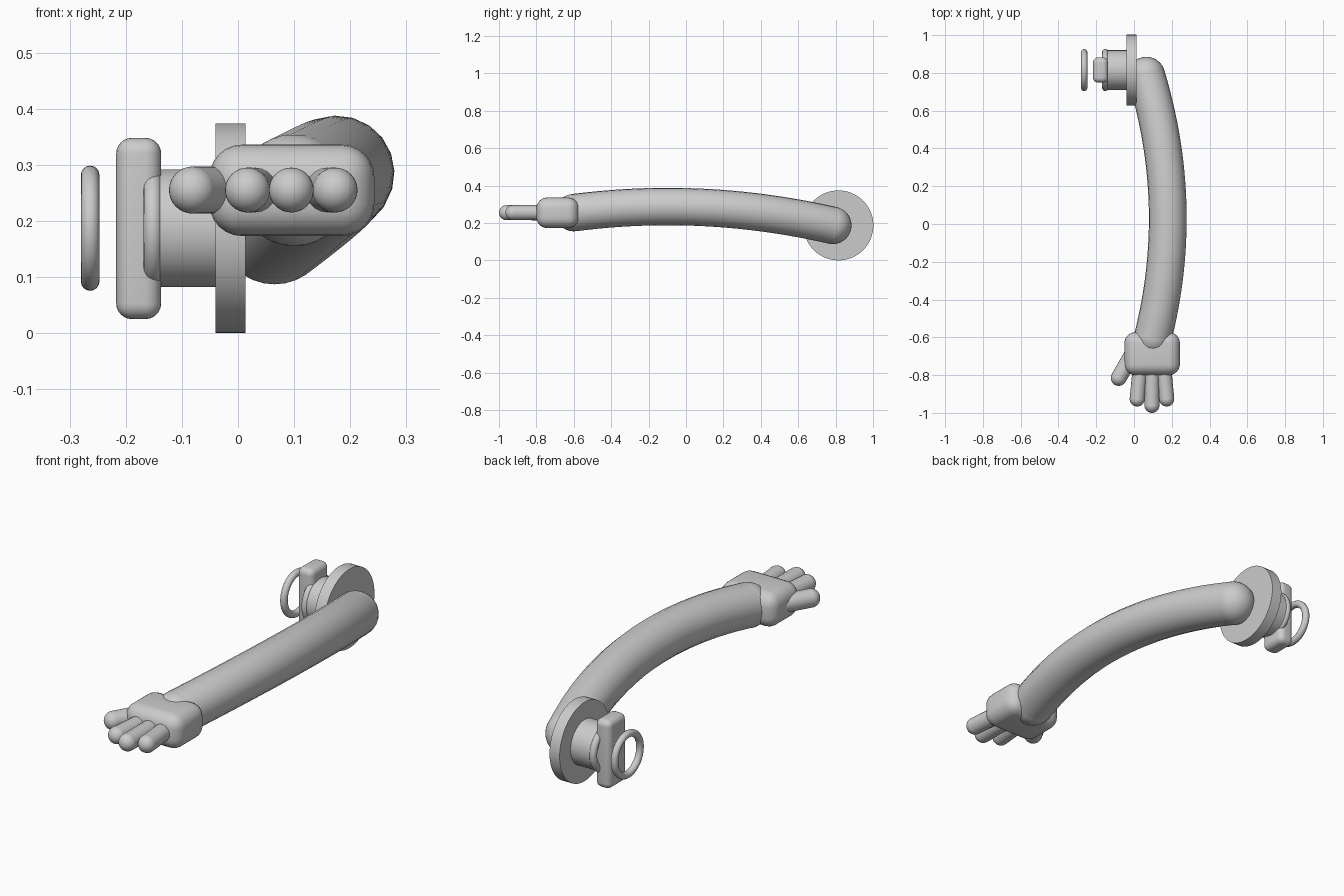
import bpy, math
from mathutils import Vector

if "Cube" in bpy.data.objects:
    bpy.data.objects.remove(bpy.data.objects["Cube"])

HUB_Y, HUB_Z = 0.815, 0.187


def smooth(name, angle=35):
    ob = bpy.context.object
    ob.name = name
    bpy.ops.object.shade_smooth_by_angle(angle=math.radians(angle))
    return ob


def disc(name, x0, x1, r):
    bpy.ops.mesh.primitive_cylinder_add(
        vertices=64, radius=r, depth=x1 - x0,
        location=((x0 + x1) / 2, HUB_Y, HUB_Z), rotation=(0, math.pi / 2, 0))
    return smooth(name)


def ring(name, x):
    bpy.ops.mesh.primitive_torus_add(
        major_radius=0.095, minor_radius=0.0165, major_segments=48, minor_segments=16,
        location=(x, HUB_Y, HUB_Z), rotation=(0, math.pi / 2, 0))
    return smooth(name, 60)


def rounded_box(name, lo, hi, r):
    lo, hi = Vector(lo), Vector(hi)
    bpy.ops.mesh.primitive_cube_add(size=1, location=(lo + hi) / 2)
    ob = bpy.context.object
    ob.scale = hi - lo
    bpy.ops.object.transform_apply(location=False, rotation=False, scale=True)
    mod = ob.modifiers.new("bevel", 'BEVEL')
    mod.width, mod.segments = r, 6
    bpy.ops.object.modifier_apply(modifier=mod.name)
    return smooth(name)


def limb(name, points, r):
    """Tube along points with a ball on each end."""
    cu = bpy.data.curves.new(name, 'CURVE')
    cu.dimensions = '3D'
    cu.bevel_depth, cu.bevel_resolution = r, 8
    sp = cu.splines.new('POLY')
    sp.points.add(len(points) - 1)
    for p, co in zip(sp.points, points):
        p.co = (*co, 1)
    tube = bpy.data.objects.new(name, cu)
    bpy.context.collection.objects.link(tube)
    bpy.ops.object.select_all(action='DESELECT')
    tube.select_set(True)
    bpy.context.view_layer.objects.active = tube
    bpy.ops.object.convert(target='MESH')
    tube = bpy.context.object
    balls = []
    for co in (points[0], points[-1]):
        bpy.ops.mesh.primitive_uv_sphere_add(segments=32, ring_count=16, radius=r, location=co)
        balls.append(bpy.context.object)
    for b in balls:
        b.select_set(True)
    tube.select_set(True)
    bpy.context.view_layer.objects.active = tube
    bpy.ops.object.join()
    return smooth(name, 60)


# Shoulder mount
disc("shoulder_disc", -0.04, 0.013, 0.187)
disc("shoulder_shaft", -0.14, -0.03, 0.105)
ring("inner_ring", -0.152)
ring("outer_ring", -0.2635)
rounded_box("mount_plate", (-0.217, 0.748, 0.025), (-0.137, 0.882, 0.348), 0.028)

# Bowed arm: parabola through shoulder, elbow and wrist
path = []
for i in range(33):
    s = -1 + i / 16
    path.append((0.178 + 0.0175 * s - 0.0955 * s * s,
                 0.0925 - 0.6925 * s,
                 0.283 + 0.034 * s - 0.062 * s * s))
limb("arm", path, 0.1)

# Hand
rounded_box("palm", (-0.051, -0.8, 0.173), (0.243, -0.573, 0.336), 0.058)
Z = 0.255
for name, base, tip, r in (
        ("finger_inner", (0.037, -0.72), (0.017, -0.926), 0.04),
        ("finger_middle", (0.095, -0.72), (0.095, -0.96), 0.04),
        ("finger_outer", (0.153, -0.72), (0.173, -0.926), 0.04),
        ("thumb", (0.0, -0.673), (-0.081, -0.815), 0.042)):
    limb(name, [(*base, Z), (*tip, Z)], r)
